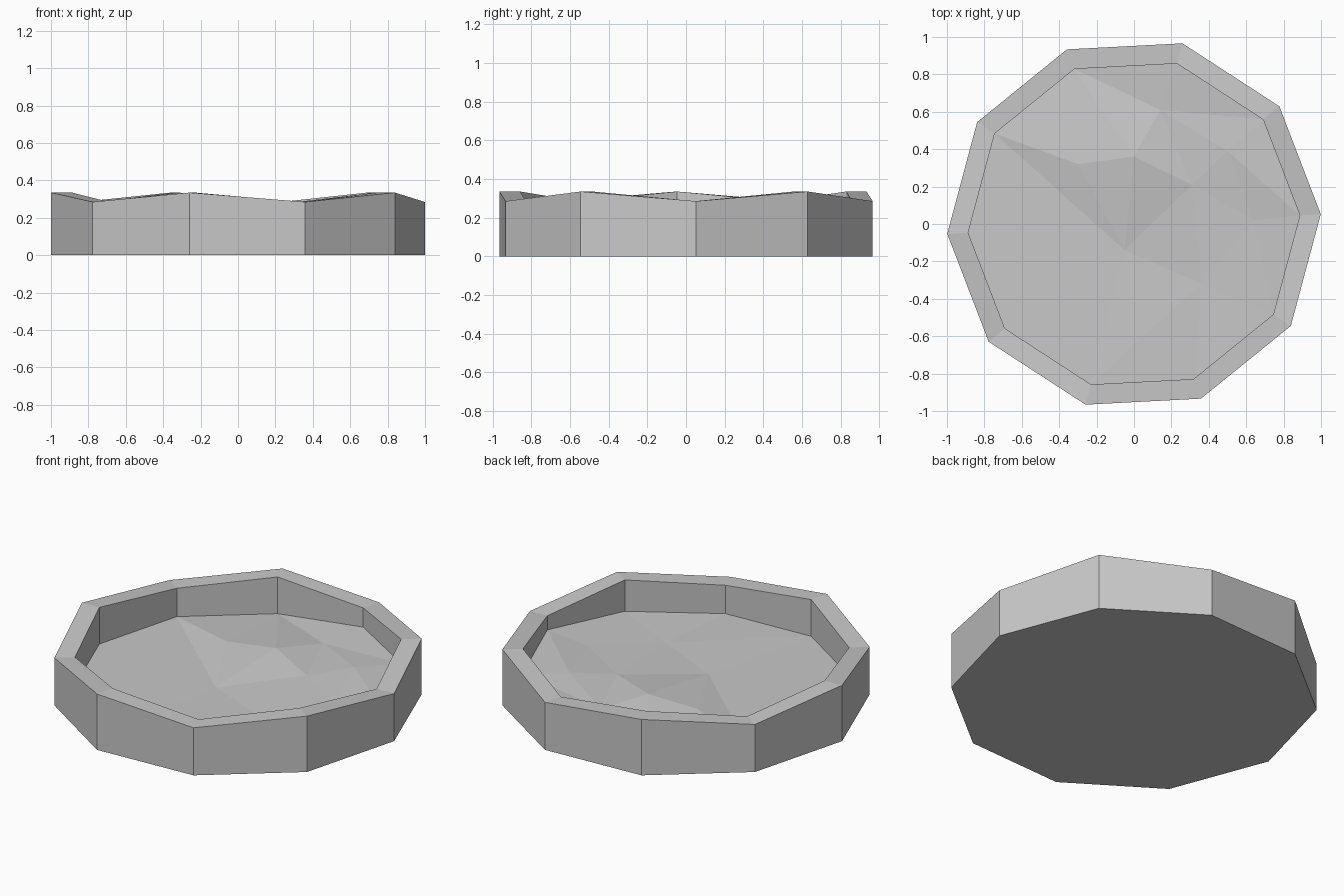
import bpy
import bmesh
from math import cos, sin, radians
from mathutils import Vector
from mathutils.geometry import delaunay_2d_cdt

cube = bpy.data.objects.get("Cube")
if cube:
    bpy.data.objects.remove(cube, do_unlink=True)

SIDES = 10
TURN = 3          # degrees of rotation about z
OUTER, INNER = 1.0, 0.888
LOW, HIGH = 0.285, 0.335
FLOOR = 0.115
RAISED = {0: 0.20, 1: 0.19, 2: 0.17, 9: 0.147}   # floor corners banked up


def make_material(name, colour):
    mat = bpy.data.materials.new(name)
    mat.use_nodes = True
    mat.diffuse_color = colour
    mat.node_tree.nodes["Principled BSDF"].inputs["Base Color"].default_value = colour
    return mat


def ring(radius, height):
    """Corner points of the decagon; height is a function of corner index."""
    return [Vector((radius * cos(radians(TURN + 36 * k)),
                    radius * sin(radians(TURN + 36 * k)), height(k)))
            for k in range(SIDES)]


def rim_height(k):
    return HIGH if k % 2 else LOW


def floor_height(k):
    return RAISED.get(k, FLOOR)


def add_object(name, bm, mat):
    mesh = bpy.data.meshes.new(name)
    bm.to_mesh(mesh)
    bm.free()
    mesh.materials.append(mat)
    obj = bpy.data.objects.new(name, mesh)
    bpy.context.collection.objects.link(obj)
    return obj


stone = make_material("stone grey", (0.58, 0.58, 0.58, 1))

# Basin: outer wall, wavy rim, inner wall and closed underside
bm = bmesh.new()
loops = [ring(OUTER, lambda k: 0), ring(OUTER, rim_height),
         ring(INNER, rim_height), ring(INNER, floor_height)]
loops = [[bm.verts.new(p) for p in loop] for loop in loops]
for a, b in zip(loops, loops[1:]):
    for k in range(SIDES):
        n = (k + 1) % SIDES
        bm.faces.new((a[k], a[n], b[n], b[k]))
bm.faces.new(list(reversed(loops[0])))
add_object("basin_wall", bm, stone)

# Uneven floor: triangulated between the inner wall and a few bumps
bumps = [Vector(p) for p in (
    (-0.30, 0.32, 0.148), (0.0, 0.36, 0.173), (0.31, 0.21, 0.15),
    (-0.05, -0.14, 0.115), (0.14, 0.61, 0.143), (0.50, 0.39, 0.18),
    (0.36, -0.32, 0.125), (0.64, 0.02, 0.16))]
points = ring(INNER, floor_height) + bumps
west, peak, east, middle, north, bank = range(SIDES, SIDES + 6)
edges = [(k, (k + 1) % SIDES) for k in range(SIDES)]
edges += [(4, west), (4, middle), (west, middle), (3, west), (3, north),
          (1, north), (1, bank), (west, peak), (peak, east), (peak, north),
          (north, east), (east, middle), (peak, middle)]
coords, _, faces, origins, _, _ = delaunay_2d_cdt(
    [p.to_2d() for p in points], edges, [], 1, 1e-5)
bm = bmesh.new()
verts = [bm.verts.new((c.x, c.y, points[o[0]].z)) for c, o in zip(coords, origins)]
for face in faces:
    bm.faces.new([verts[i] for i in face])
bmesh.ops.recalc_face_normals(bm, faces=bm.faces)
if sum(f.normal.z for f in bm.faces) < 0:
    bmesh.ops.reverse_faces(bm, faces=bm.faces)
add_object("basin_floor", bm, stone)
